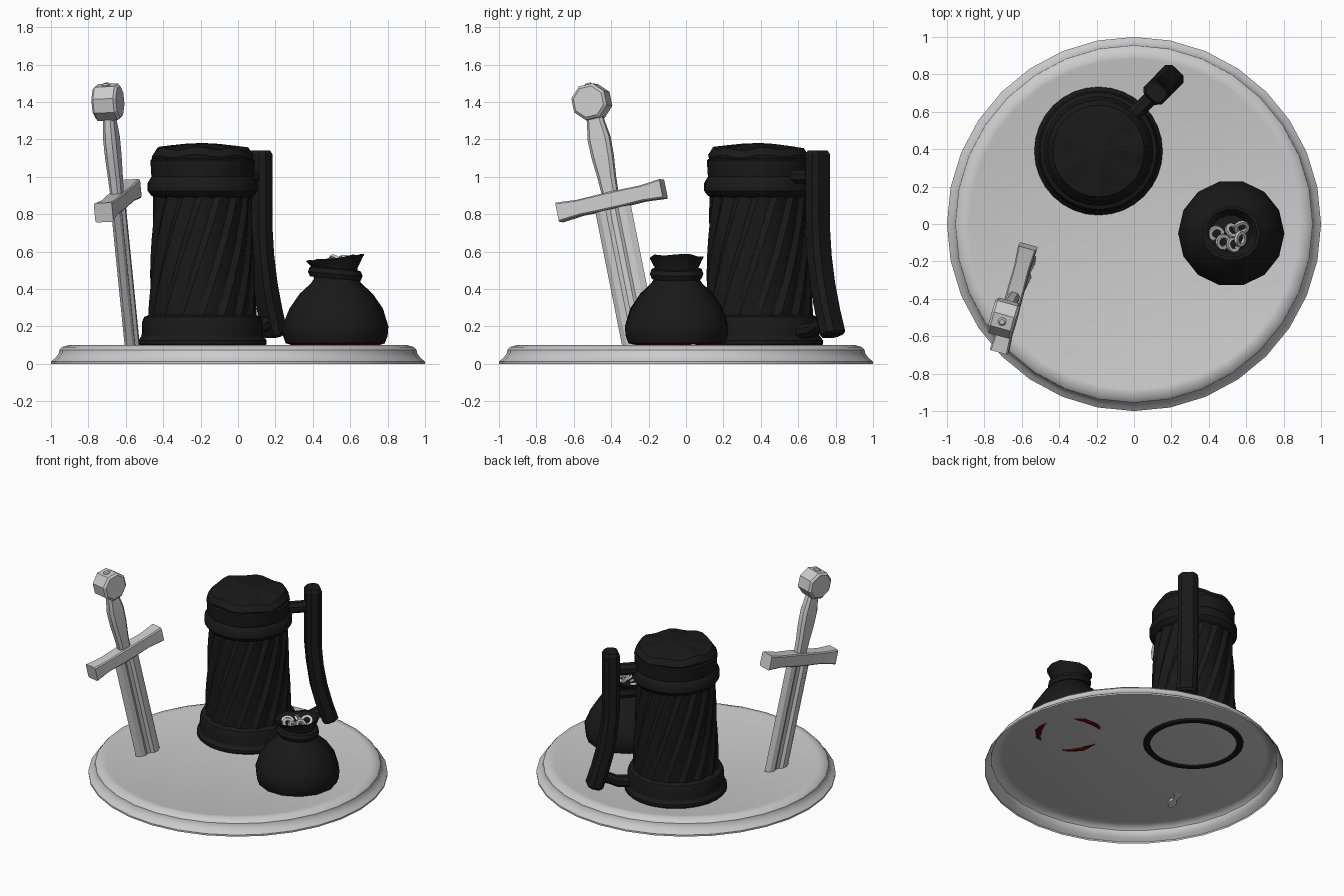
import bpy, bmesh
from math import sin, cos, pi, radians
from mathutils import Vector, Matrix

if "Cube" in bpy.data.objects:
    bpy.data.objects.remove(bpy.data.objects["Cube"])


def material(name, color):
    m = bpy.data.materials.new(name)
    m.diffuse_color = (*color, 1)
    m.use_nodes = True
    m.node_tree.nodes["Principled BSDF"].inputs["Base Color"].default_value = m.diffuse_color
    return m


BLACK = material("black", (0.01, 0.01, 0.01))
RED = material("dark_red", (0.1, 0.003, 0.003))


def loft(name, rings, caps=(True, True), mats=(), angle=30, matrix=None, red_rows=0):
    """Skin a list of equal-length closed rings; optional end caps."""
    bm = bmesh.new()
    vs = [[bm.verts.new(p) for p in r] for r in rings]
    n = len(rings[0])
    for row, (a, b) in enumerate(zip(vs, vs[1:])):
        for i in range(n):
            f = bm.faces.new((a[i], a[(i + 1) % n], b[(i + 1) % n], b[i]))
            f.material_index = 1 if row < red_rows else 0
    if caps[0]:
        bm.faces.new(vs[0][::-1])
    if caps[1]:
        bm.faces.new(vs[-1])
    if matrix:
        bm.transform(matrix)
    if all(caps):
        bmesh.ops.recalc_face_normals(bm, faces=bm.faces)
    me = bpy.data.meshes.new(name)
    bm.to_mesh(me)
    bm.free()
    for m in mats:
        me.materials.append(m)
    ob = bpy.data.objects.new(name, me)
    bpy.context.collection.objects.link(ob)
    bpy.ops.object.select_all(action='DESELECT')
    ob.select_set(True)
    bpy.context.view_layer.objects.active = ob
    bpy.ops.object.shade_smooth_by_angle(angle=radians(angle))
    return ob


def lathe(profile, n, center=(0, 0), warp=None):
    """Rings from (radius, z) points; warp(row, angle, r, z) may alter a point."""
    rings = []
    for k, (r, z) in enumerate(profile):
        ring = []
        for i in range(n):
            a = 2 * pi * i / n
            rr, zz, aa = warp(k, i, a, r, z) if warp else (r, z, a)
            ring.append((center[0] + rr * cos(aa), center[1] + rr * sin(aa), zz))
        rings.append(ring)
    return rings


def section(w, h, c=0.25):
    """Chamfered rectangle, w by h."""
    x, y = w / 2, h / 2
    k = c * min(w, h)
    return [(x, -y + k), (x, y - k), (x - k, y), (-x + k, y),
            (-x, y - k), (-x, -y + k), (-x + k, -y), (x - k, -y)]


# Base: turned disc, hollow underneath
loft("base", lathe([(1, 0), (1, .012), (.975, .032), (.957, .058), (.955, .075), (.94, .09),
                    (.905, .1), (.885, .1), (.87, .096)], 32), caps=(False, True))

# Mug: recessed foot, twisted staves, upper band and frothy top
MUG = (-.19, .39)
foot = [(.29, .11), (.29, .085), (.325, .085), (.343, .105), (.343, .125), (.325, .15),
        (.322, .225), (.312, .25), (.287, .262)]
loft("mug_foot", lathe(foot, 32, MUG), mats=[BLACK])


def staves(k, i, a, r, z):
    return r - (0, .006, .016)[i % 3], z, a + radians(45) * (z - .24) / .66


body = [(.291 - .028 * t / 8, .24 + .68 * t / 8) for t in range(9)]
loft("mug_staves", lathe(body, 48, MUG, staves), mats=[BLACK], angle=15)

band = [(.255, .89), (.275, .90), (.293, .925), (.293, .965), (.28, .99), (.272, 1.0),
        (.275, 1.02), (.278, 1.09), (.262, 1.1)]
loft("mug_band", lathe(band, 32, MUG), mats=[BLACK])


def froth(k, i, a, r, z):
    bump = sin(7 * a + 1) + .5 * sin(3 * a)
    return r, z + (0, .007, .008, .006, .003, 0)[k] * bump, a


top = [(.262, 1.08), (.272, 1.11), (.245, 1.15), (.18, 1.16), (.09, 1.173), (.015, 1.18)]
loft("mug_froth", lathe(top, 32, MUG, froth), mats=[BLACK])

# Mug handle: bar swept in a radial plane, with two struts
to_handle = Matrix.Translation((*MUG, 0)) @ Matrix.Rotation(radians(45.5), 4, 'Z')
path = [(.44, 1.14, .8), (.44, 1.12, 1), (.44, .72, 1), (.452, .58, 1), (.478, .42, 1),
        (.515, .28, 1), (.553, .165, 1), (.556, .15, .8)]
loft("mug_handle", [[(x + u * s, v * s, z + u * .25 * (z < .5)) for u, v in section(.105, .135)]
                    for x, z, s in path], mats=[BLACK], matrix=to_handle)
for name, pts in (("upper_strut", [(.25, 1.0), (.43, 1.0)]),
                  ("lower_strut", [(.3, .17), (.4, .18), (.46, .21), (.54, .23)])):
    loft(name, [[(x, u, z + v) for u, v in section(.08, .075, .3)] for x, z in pts],
         mats=[BLACK], matrix=to_handle)

# Sack: low-sided bag with open, uneven mouth and slightly sagging bottom
BAG = (.52, -.05)
bag = [(.15, .115), (.215, .094), (.265, .11), (.28, .15), (.284, .2), (.25, .295),
       (.195, .375), (.135, .43), (.118, .455), (.118, .51), (.145, .565), (.152, .575),
       (.135, .572), (.10, .52), (.09, .47)]


def fold(k, i, a, r, z):
    if k == 1:
        z += .01 * sin(3 * a)
    if 9 < k < 13:
        z += .018 * cos(a) * (r / .15) + .006 * sin(5 * a) - .008
        r += .012 * abs(cos(a)) - .008
    if 4 < k < 9:
        r += .005 * (-1) ** i
    return r, z, a


loft("sack", lathe(bag, 14, BAG, fold), mats=[BLACK, RED], red_rows=2)
tie = [(.11, .46), (.135, .455), (.146, .48), (.137, .505), (.11, .515)]
loft("sack_tie", lathe(tie, 14, BAG, lambda k, i, a, r, z: (r, z - .012 * cos(a), a)), mats=[BLACK])

# Rings heaped in the mouth of the sack
for j, (x, y, z, rx, rz) in enumerate([(-.08, .0, .525, 25, 40), (-.045, -.045, .53, 35, 70),
                                       (.01, -.06, .53, 40, 100), (.005, .015, .55, 45, 130),
                                       (.055, .03, .55, 40, 20), (.05, -.03, .54, 50, 80)]):
    m = (Matrix.Translation((BAG[0] + x, BAG[1] + y, z)) @ Matrix.Rotation(radians(rz), 4, 'Z')
         @ Matrix.Rotation(radians(rx), 4, 'X'))
    tube = [(.042, -.008), (.042, .008), (.024, .008), (.024, -.008), (.042, -.008)]
    loft(f"ring_{j + 1}", lathe(tube, 12), caps=(False, False), matrix=m)

# Sword: built about the guard centre, then tilted into place (local z along the blade)
up = Vector((-.1, -.2, 1)).normalized()
across = Vector((.15, .55, .125))
across = (across - up * across.dot(up)).normalized()
side = across.cross(up)
sword = Matrix((side, across, up)).transposed().to_4x4()
sword.translation = (-.643, -.398, .872)

half = [(0, -.1), (.022, -.07), (.027, -.035), (.013, -.015), (.013, .015), (.027, .035), (.022, .07)]
outline = half + [(-x, -y) for x, y in half]
loft("blade", [[(x, y, z) for x, y in outline] for z in (-.81, 0)], matrix=sword, angle=15)

guard = [(-.295, .1, .105), (-.18, .085, .085), (-.06, .09, .09),
         (.06, .09, .09), (.18, .085, .085), (.295, .1, .105)]
loft("guard", [[(u, y, v) for u, v in section(w, h, .08)] for y, w, h in guard], matrix=sword)

grip = [(.03, .06, .085), (.13, .066, .095), (.24, .07, .115), (.34, .07, .12),
        (.42, .062, .095), (.48, .056, .08)]
loft("grip", [[(u, v, z) for u, v in section(w, h)] for z, w, h in grip], matrix=sword)

# Pommel: eight-sided disc with a small rivet on top
disc = [(-.068, .085), (-.055, .1), (.055, .1), (.068, .085)]
loft("pommel", [[(x, r * cos(a), .54 + r * sin(a)) for a in [pi / 8 + pi / 4 * i for i in range(8)]]
                for x, r in disc], matrix=sword)
loft("rivet", lathe([(.022, .62), (.022, .637), (.014, .644)], 10), matrix=sword)
